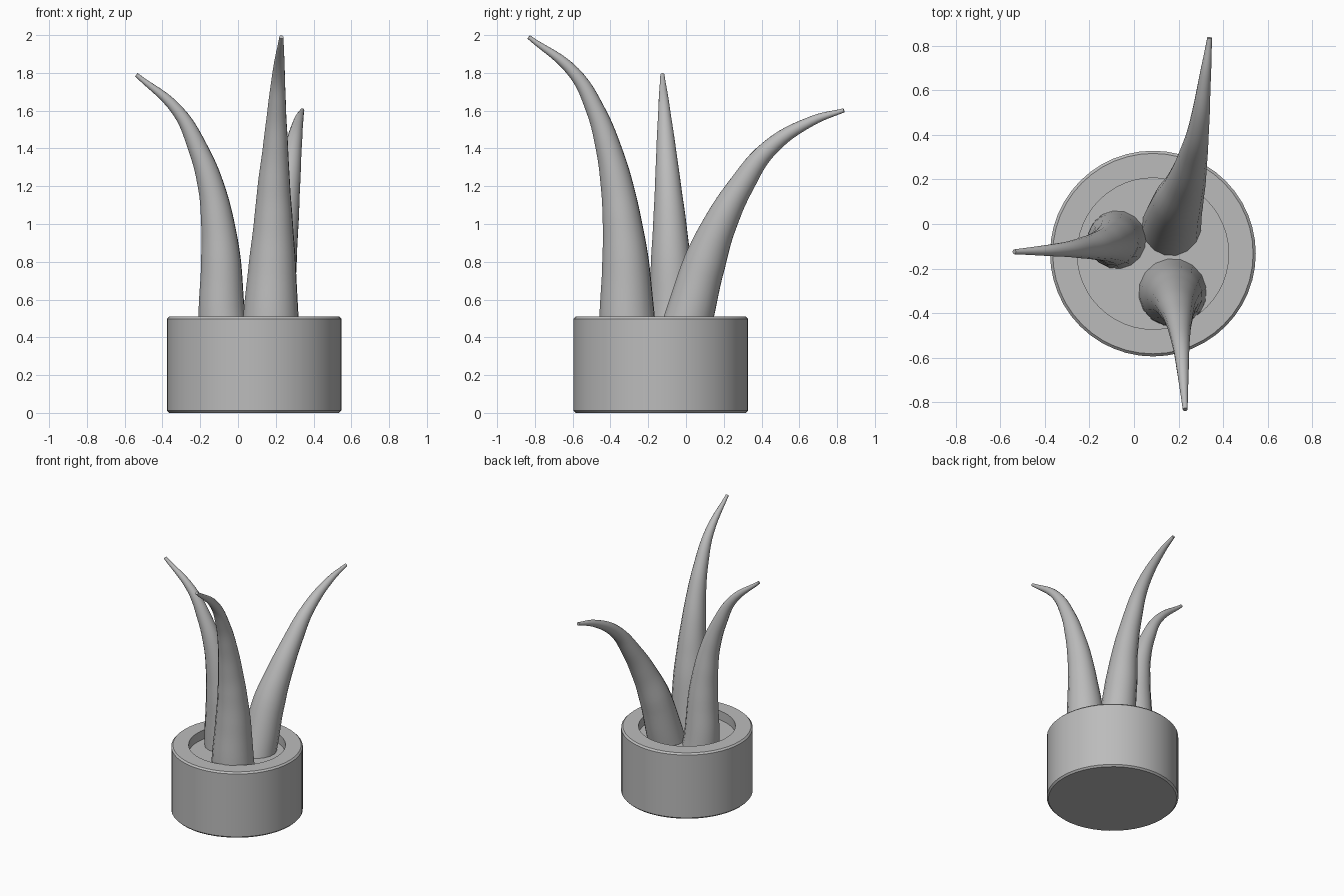
import bpy
import math
from mathutils import Vector

cube = bpy.data.objects.get("Cube")
if cube:
    bpy.data.objects.remove(cube, do_unlink=True)

grey = bpy.data.materials.new("plain_grey")
grey.use_nodes = True
grey.diffuse_color = (0.5, 0.5, 0.5, 1)
grey.node_tree.nodes["Principled BSDF"].inputs["Base Color"].default_value = (0.5, 0.5, 0.5, 1)


def activate(obj):
    bpy.ops.object.select_all(action="DESELECT")
    obj.select_set(True)
    bpy.context.view_layer.objects.active = obj


def lathe(name, profile, center, sides):
    """Spin a radius/height profile into a closed body of flat-capped rings."""
    verts, faces = [], []
    for radius, z in profile:
        for i in range(sides):
            a = math.tau * i / sides
            verts.append((center[0] + radius * math.cos(a), center[1] + radius * math.sin(a), z))
    for ring in range(len(profile) - 1):
        for i in range(sides):
            j = (i + 1) % sides
            low, high = ring * sides, (ring + 1) * sides
            faces.append((low + i, low + j, high + j, high + i))
    faces.append(tuple(reversed(range(sides))))
    faces.append(tuple(range(len(verts) - sides, len(verts))))
    mesh = bpy.data.meshes.new(name)
    mesh.from_pydata(verts, [], faces)
    mesh.materials.append(grey)
    obj = bpy.data.objects.new(name, mesh)
    bpy.context.collection.objects.link(obj)
    activate(obj)
    bpy.ops.object.shade_smooth_by_angle(angle=math.radians(35))
    return obj


def leaf(name, path):
    """Tapered tube through (x, y, z, radius) points, from the soil to the tip."""
    curve = bpy.data.curves.new(name, "CURVE")
    curve.dimensions = "3D"
    curve.bevel_depth = 1
    curve.bevel_resolution = 6
    curve.resolution_u = 6
    curve.use_fill_caps = True
    spline = curve.splines.new("BEZIER")
    spline.bezier_points.add(len(path) - 1)
    for point, (x, y, z, radius) in zip(spline.bezier_points, path):
        point.co = Vector((x, y, z))
        point.radius = radius
        point.handle_left_type = point.handle_right_type = "AUTO"
    curve.materials.append(grey)
    obj = bpy.data.objects.new(name, curve)
    bpy.context.collection.objects.link(obj)
    activate(obj)
    bpy.ops.object.convert(target="MESH")
    bpy.ops.object.shade_smooth_by_angle(angle=math.radians(50))


# Round pot with softened outer edges and a shallow recess of soil
lathe("pot", [(0.45, 0), (0.462, 0.012), (0.462, 0.498), (0.45, 0.51),
              (0.34, 0.51), (0.34, 0.44)], (0.085, -0.133), 48)

# Three curved leaves, each leaning outward
leaf("side_leaf", [
    (-0.07, -0.07, 0.36, 0.137), (-0.085, -0.072, 0.51, 0.125),
    (-0.09, -0.08, 0.8, 0.107), (-0.107, -0.086, 1.0, 0.089),
    (-0.143, -0.095, 1.2, 0.07), (-0.212, -0.105, 1.4, 0.052),
    (-0.32, -0.115, 1.6, 0.032), (-0.538, -0.125, 1.79, 0.011)])
leaf("front_leaf", [
    (0.173, -0.305, 0.36, 0.158), (0.174, -0.312, 0.51, 0.148),
    (0.182, -0.32, 0.8, 0.125), (0.187, -0.337, 1.0, 0.105),
    (0.19, -0.365, 1.2, 0.087), (0.198, -0.41, 1.4, 0.068),
    (0.205, -0.478, 1.6, 0.05), (0.215, -0.592, 1.8, 0.033),
    (0.23, -0.833, 1.99, 0.011)])
leaf("back_leaf", [
    (0.165, -0.025, 0.36, 0.137), (0.175, 0.017, 0.51, 0.13),
    (0.2, 0.1, 0.8, 0.113), (0.232, 0.18, 1.0, 0.09),
    (0.262, 0.29, 1.2, 0.068), (0.292, 0.44, 1.4, 0.046),
    (0.32, 0.665, 1.545, 0.026), (0.34, 0.836, 1.602, 0.011)])
